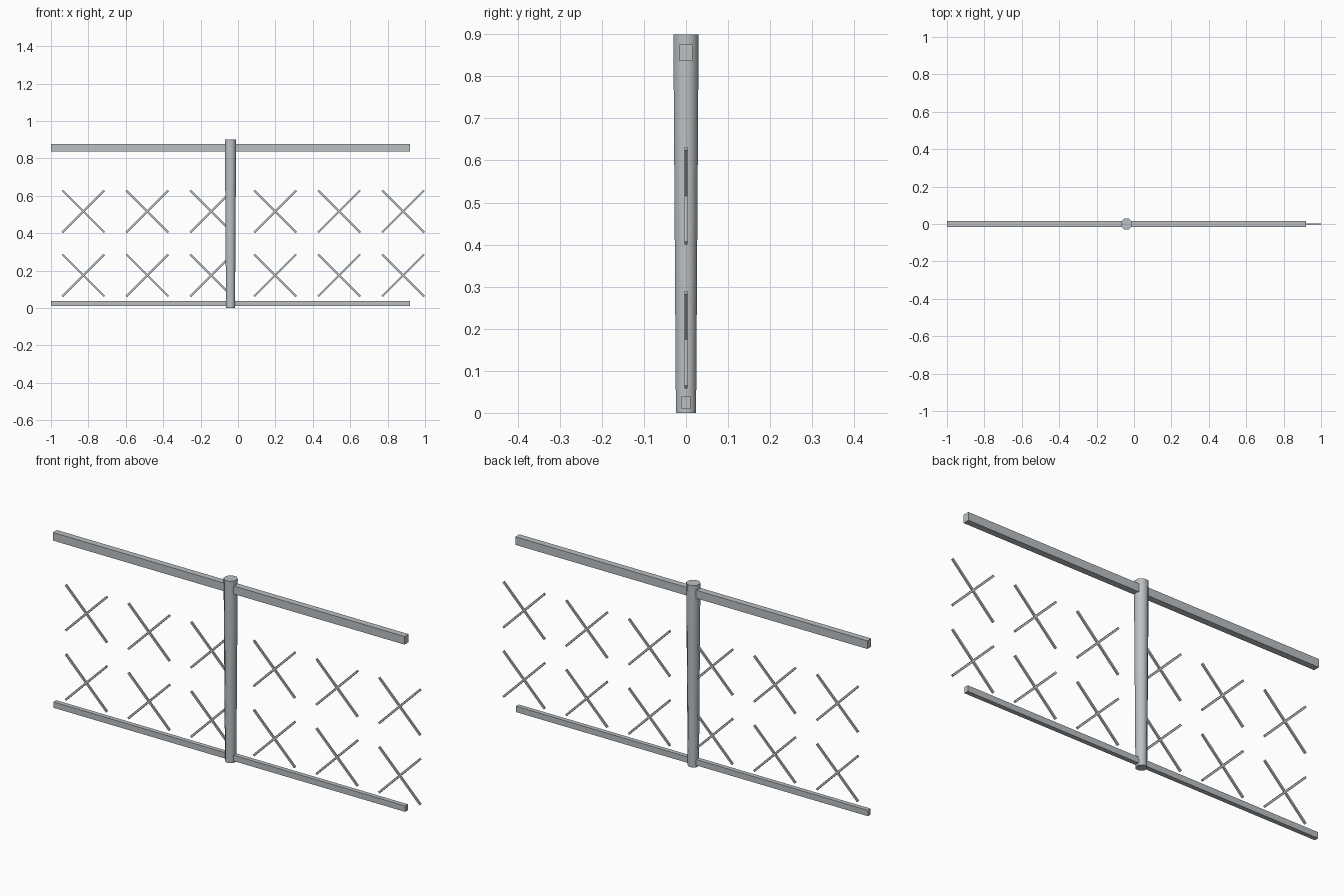
import bpy
import math

cube = bpy.data.objects.get("Cube")
if cube:
    bpy.data.objects.remove(cube)

metal = bpy.data.materials.new("grey_metal")
metal.use_nodes = True
GREY = (0.50, 0.53, 0.55, 1)
metal.diffuse_color = GREY
metal.node_tree.nodes["Principled BSDF"].inputs["Base Color"].default_value = GREY


def bar(name, centre, size, tilt=0):
    """Box bar, tilted in the plane of the fence."""
    bpy.ops.mesh.primitive_cube_add(size=1, location=centre, rotation=(0, tilt, 0))
    obj = bpy.context.object
    obj.name = name
    obj.scale = size
    obj.data.materials.append(metal)
    return obj


# Tapered octagonal post with flats facing front and sides
flat = 1 / math.cos(math.pi / 8)
bpy.ops.mesh.primitive_cone_add(vertices=8, radius1=0.024 * flat, radius2=0.03 * flat,
                                depth=0.9, location=(-0.04, 0, 0.45),
                                rotation=(0, 0, math.pi / 8))
post = bpy.context.object
post.name = "post"
post.data.materials.append(metal)
bpy.ops.object.shade_smooth_by_angle(angle=math.radians(50))

# Long horizontal rails
bar("top_rail", (-0.04, 0, 0.856), (1.92, 0.031, 0.04))
bar("bottom_rail", (-0.04, 0, 0.024), (1.92, 0.022, 0.029))

# Two rows of crossed rods
for row, z in (("lower", 0.174), ("upper", 0.516)):
    for i in range(6):
        x = -0.827 + 0.342 * i
        for side, tilt in (("rising", -1), ("falling", 1)):
            bar(f"{row}_cross_{i + 1}_{side}", (x, 0, z),
                (0.318, 0.008, 0.01), tilt * math.pi / 4)
